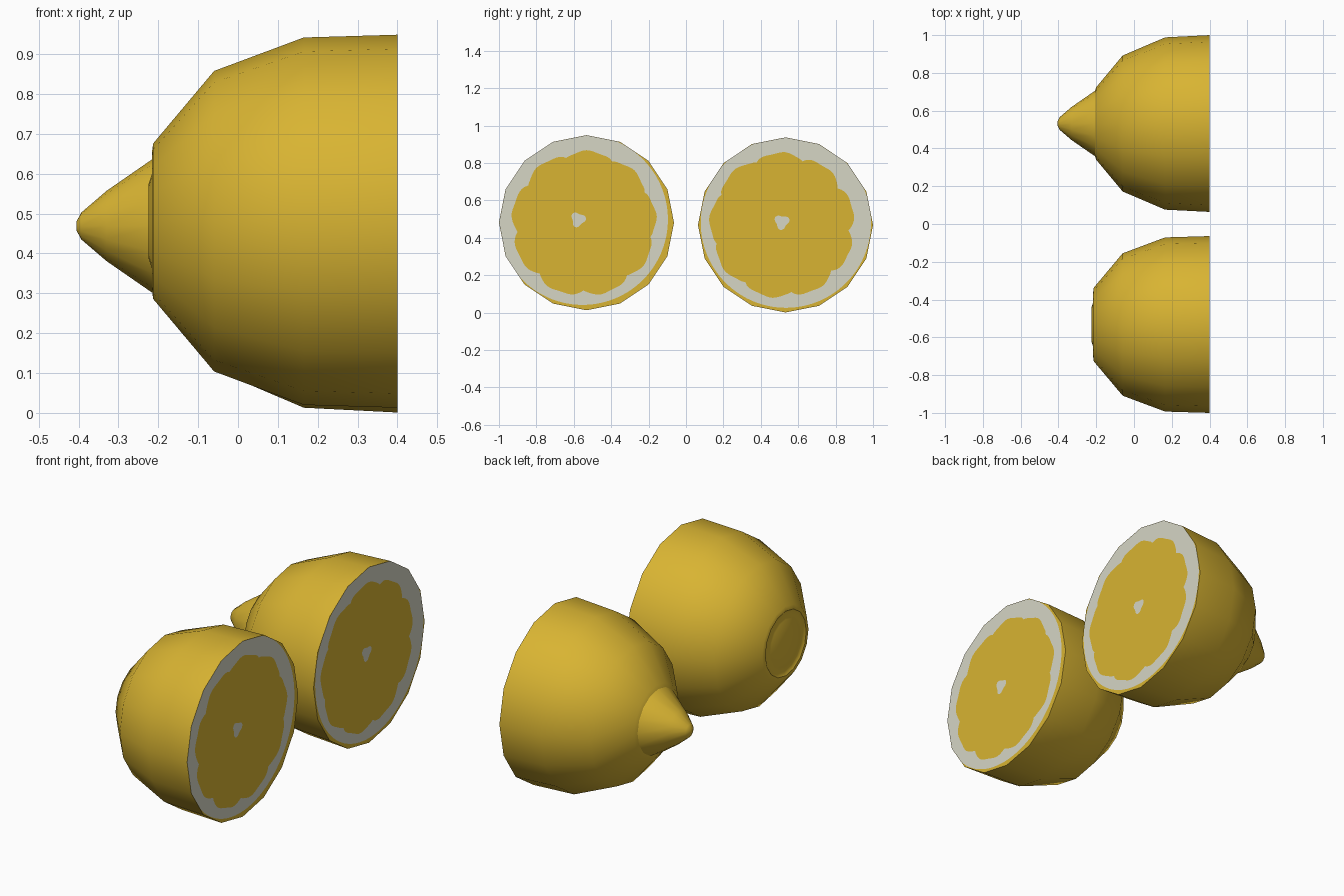
import bpy, bmesh, math
from math import pi, cos, sin

if "Cube" in bpy.data.objects:
    bpy.data.objects.remove(bpy.data.objects["Cube"])

R = 0.468      # radius of the cut rim
SIDES = 16


def material(name, rgb):
    m = bpy.data.materials.new(name)
    m.diffuse_color = (*rgb, 1)
    m.use_nodes = True
    m.node_tree.nodes["Principled BSDF"].inputs["Base Color"].default_value = m.diffuse_color
    return m


peel = material("lemon_yellow", (0.69, 0.456, 0.032))
pith = material("pith_white", (0.67, 0.67, 0.56))


def loft(name, rings, cy, cz, n=SIDES, smooth=True, mats=(peel,), bands=None):
    """Skin rings (x, radius or radius(angle)) around an axis parallel to x."""
    bm = bmesh.new()
    loops = []
    for x, rad in rings:
        loop = []
        for k in range(n):
            a = 2 * pi * k / n
            r = rad(a) if callable(rad) else rad
            loop.append(bm.verts.new((x, cy + r * cos(a), cz + r * sin(a))))
        loops.append(loop)
    for i in range(len(loops) - 1):
        p, q = loops[i], loops[i + 1]
        for k in range(n):
            j = (k + 1) % n
            f = bm.faces.new((p[k], q[k], q[j], p[j]))
            f.smooth = smooth
            f.material_index = bands[i] if bands else 0
    bmesh.ops.remove_doubles(bm, verts=bm.verts, dist=1e-5)
    me = bpy.data.meshes.new(name)
    bm.to_mesh(me)
    bm.free()
    for m in mats:
        me.materials.append(m)
    ob = bpy.data.objects.new(name, me)
    bpy.context.collection.objects.link(ob)
    return ob


def rim(a):
    """Radius of the regular polygon that bounds the cut."""
    step = 2 * pi / SIDES
    return R * cos(step / 2) / cos((a % step) - step / 2)


def cut_face(name, cy, cz, pith_shift, flesh_shift, core, phase):
    """Flat cut: core, lobed flesh, pith ring and a sliver of peel."""
    def shifted(a, s):
        return s[0] * cos(a) + s[1] * sin(a)

    def core_edge(a):
        return 0.036 + 0.007 * sin(3 * a + phase)

    def flesh(a):
        lobes = abs(sin(4.5 * a + phase))
        return 0.358 + 0.03 * lobes ** 0.6 + 0.004 * sin(17 * a) + shifted(a, flesh_shift)

    def pith_edge(a):
        return min(rim(a) - 0.001, 0.455 + shifted(a, pith_shift))

    # the core sits slightly off the axis, so its rings are moved after lofting
    ob = loft(name, [(0.4, 0), (0.4, core_edge), (0.4, flesh), (0.4, pith_edge), (0.4, rim)],
              cy, cz, 144, False, (peel, pith), (1, 0, 1, 0))
    for v in ob.data.vertices:
        if math.hypot(v.co.y - cy, v.co.z - cz) < 0.06:
            v.co.y += core[0]
            v.co.z += core[1]


# Half with the pointed tip
ty, tz = 0.532, 0.469
loft("tip_half_peel", [(0.4, R), (0.165, 0.456), (-0.06, 0.36), (-0.2, 0.192), (-0.212, 0.16)], ty, tz)
loft("pointed_tip", [(-0.19, 0.182), (-0.213, 0.169), (-0.33, 0.088), (-0.393, 0.034),
                     (-0.405, 0.012), (-0.405, 0)], ty, tz)
cut_face("tip_half_cut", ty, tz, (0.002, 0.012), (-0.018, -0.002), (-0.02, 0.016), 0.4)

# Half with the stem scar
sy, sz = -0.532, 0.481
loft("stem_half_peel", [(0.4, R), (0.165, 0.461), (-0.06, 0.377), (-0.213, 0.195), (-0.216, 0.172)], sy, sz)
loft("stem_scar", [(-0.216, 0.172), (-0.207, 0.158), (-0.214, 0.125), (-0.225, 0.092), (-0.225, 0)], sy, sz)
cut_face("stem_half_cut", sy, sz, (-0.02, 0.016), (-0.014, -0.004), (-0.045, 0.017), 1.0)
